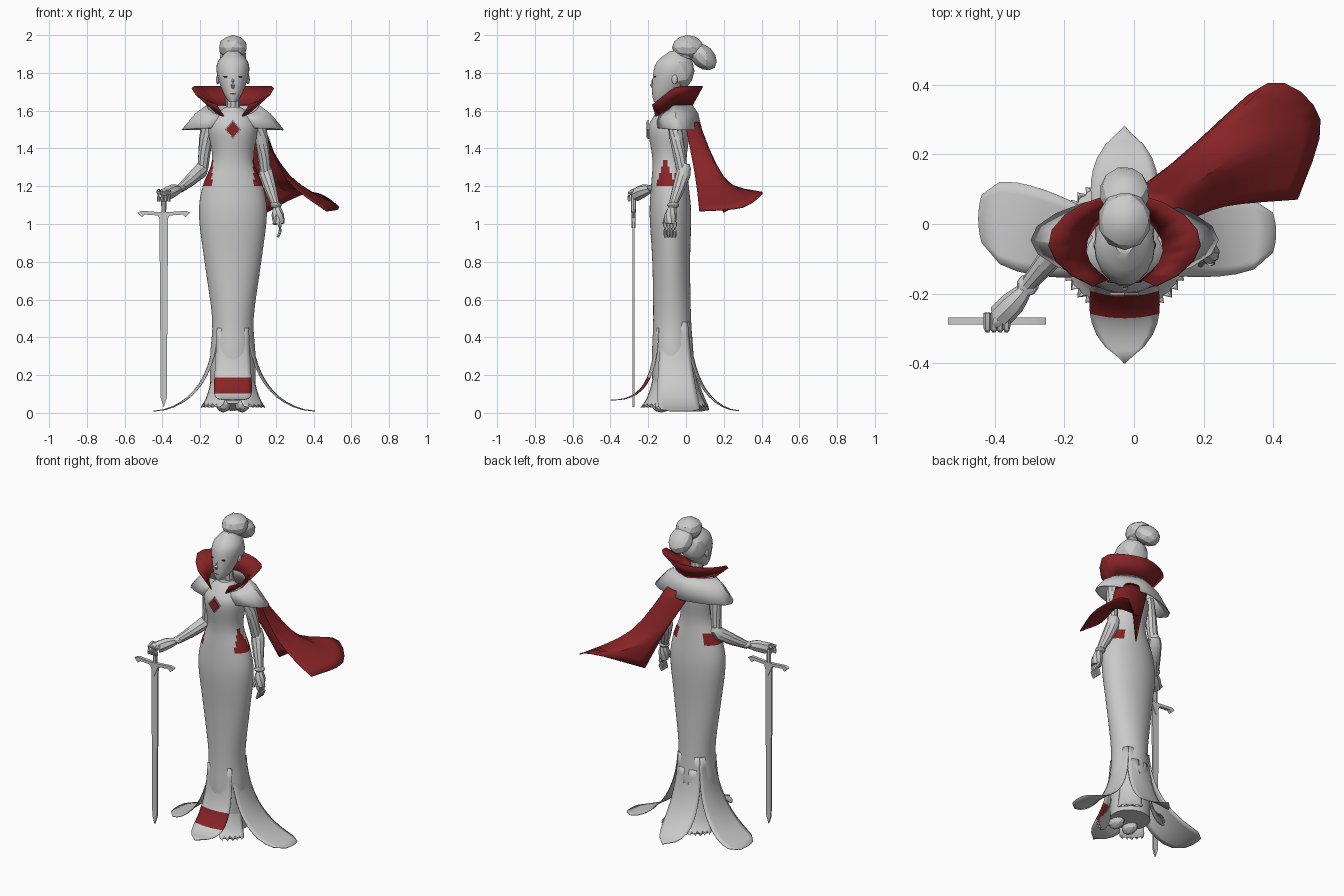
import bpy, bmesh
from math import cos, sin, pi, tau, radians
from mathutils import Vector

if "Cube" in bpy.data.objects:
    bpy.data.objects.remove(bpy.data.objects["Cube"], do_unlink=True)


def material(name, red, green, blue):
    mat = bpy.data.materials.new(name)
    mat.use_nodes = True
    mat.diffuse_color = (red, green, blue, 1)
    shader = mat.node_tree.nodes["Principled BSDF"]
    shader.inputs["Base Color"].default_value = mat.diffuse_color
    return mat


PALE = material("pale grey", .59, .59, .59)
RED = material("deep red", .24, .017, .019)
DARK = material("dark eye", .03, .03, .03)
MIDDLE = -.027  # body centre line in x


def finish(name, bm, materials, angle=35, thickness=0):
    bmesh.ops.recalc_face_normals(bm, faces=bm.faces)
    mesh = bpy.data.meshes.new(name)
    bm.to_mesh(mesh)
    bm.free()
    for mat in materials:
        mesh.materials.append(mat)
    obj = bpy.data.objects.new(name, mesh)
    bpy.context.collection.objects.link(obj)
    if thickness:
        obj.modifiers.new("cloth", "SOLIDIFY").thickness = thickness
    bpy.ops.object.select_all(action="DESELECT")
    obj.select_set(True)
    bpy.context.view_layer.objects.active = obj
    bpy.ops.object.shade_smooth_by_angle(angle=radians(angle))
    return obj


def loft(name, rings, materials=(PALE,), closed=True, rule=None, **options):
    """Skin equal rows of points; the rule maps a face centre and row to a material index."""
    bm = bmesh.new()
    rows = [[bm.verts.new(point) for point in ring] for ring in rings]
    count = len(rows[0])
    for k, (lower, upper) in enumerate(zip(rows, rows[1:])):
        for i in range(count if closed else count - 1):
            j = (i + 1) % count
            face = bm.faces.new((lower[i], lower[j], upper[j], upper[i]))
            if rule:
                face.material_index = int(rule(face.calc_center_median(), k))
    if closed:
        bm.faces.new(rows[0])
        bm.faces.new(rows[-1])
    return finish(name, bm, materials, **options)


def flow(stations, steps=4):
    """Smooth curve of any dimension through the stations."""
    pts = [Vector(s) for s in stations]
    pts = [pts[0]] + pts + [pts[-1]]
    curve = []
    for a, b, c, d in zip(pts, pts[1:], pts[2:], pts[3:]):
        for i in range(steps):
            t = i / steps
            bend = (2 * a - 5 * b + 4 * c - d) * t + (3 * b - 3 * c + d - a) * t * t
            curve.append(b + (c - a + bend) * t / 2)
    return curve + [pts[-1]]


def oval(x, y, z, width, depth, count=48):
    angles = [tau * i / count for i in range(count)]
    return [Vector((x + width * cos(a), y + depth * sin(a), z)) for a in angles]


def limb(name, stations, count=10):
    """Tube through stations of x, y, z and radius."""
    path = flow(stations, steps=2)
    rings = []
    for i, spot in enumerate(path):
        ahead = path[min(i + 1, len(path) - 1)] - path[max(i - 1, 0)]
        turn = ahead.xyz.to_track_quat("Z", "Y")
        rings.append([spot.xyz + turn @ v for v in oval(0, 0, 0, spot.w, spot.w, count)])
    loft(name, rings)


def ball(name, place, size, mat=PALE, tilt=0, angle=20):
    bm = bmesh.new()
    bmesh.ops.create_icosphere(bm, subdivisions=2, radius=1)
    bmesh.ops.scale(bm, verts=bm.verts, vec=size)
    obj = finish(name, bm, (mat,), angle)
    obj.location = place
    obj.rotation_euler.x = tilt


def plate(name, place, half, mat, depth):
    """Flat shape facing the front, mirrored from its right half outline."""
    outline = half + [(-x, z) for x, z in reversed(half) if x]
    loft(name, [[Vector(place) + Vector((x, y, z)) for x, z in outline]
                for y in (-depth, depth)], (mat,))


# Gown body: height, half width, half depth
def waist_patch(c, row):
    out = abs(c.x - MIDDLE)
    taper = (1.35 - c.z) / 3
    side = 1.2 < c.z < 1.34 and out > .07 and abs(c.y + .108) < taper
    back = 1.2 < c.z < 1.27 and out > .09 and -.05 < c.y + .01
    return side or back


gown = flow([(.05, .12, .11), (.3, .12, .11), (.5, .11, .1), (.8, .15, .1), (1.05, .18, .11),
             (1.2, .16, .1), (1.34, .11, .09), (1.5, .13, .11), (1.57, .1, .08), (1.62, .04, .04)])
loft("gown", [oval(MIDDLE, -.065 - z / 60, z, width, depth) for z, width, depth in gown],
     (PALE, RED), rule=waist_patch)


# Flared hem panels sweeping out from the gown
def panel(name, turn, top, bottom, start, reach, widths, tip=.25, jag=0, lean=0, fall=1.7, rule=None):
    out = Vector((cos(radians(turn)), sin(radians(turn)), 0))
    side = Vector((-out.y, out.x, 0))
    steps = 12
    grid = []
    for k in range(steps + 1):
        t = k / steps
        width = widths[0] + (widths[1] - widths[0]) * t
        width *= max(.04, 1 - t ** 6) ** tip
        row = []
        for i in range(9):
            across = i / 4 - 1
            notch = jag * (i % 2) * (k == steps)
            away = start + reach * t * t - .02 * across ** 2 * (1 - t / 2) - notch
            height = bottom + (top - bottom) * (1 - t) ** fall + notch
            row.append(Vector((MIDDLE, -.06, height)) + out * away
                       + side * (width * across + lean * t * t))
        grid.append(row)
    loft(name, grid, (PALE, RED), closed=False, rule=rule, thickness=.004)


panel("left_hem_panel", 0, .48, .012, .1, .335, (.07, .13), lean=.035)
panel("right_hem_panel", 180, .48, .012, .1, .32, (.07, .155), lean=-.075)
panel("front_hem_panel", -90, .45, .07, .107, .233, (.085, .118), tip=.8, fall=2.2,
      rule=lambda c, row: row in (5, 6, 7))
panel("back_hem_panel", 90, .48, .014, .085, .255, (.08, .115), tip=.8)
for end, lead in (("front", -1), ("back", 1)):
    for hand, turn in (("left", 48), ("right", 132)):
        panel(f"{end}_{hand}_scallop", lead * turn, .4, .03, .1, .1, (.05, .08), tip=.1, jag=.02)

# Neck and head
limb("neck", [(MIDDLE, -.05, 1.56, .05), (MIDDLE, -.065, 1.62, .037), (MIDDLE, -.075, 1.72, .037)])
skull = flow([(1.645, -.14, .02, .03), (1.69, -.11, .05, .07), (1.79, -.07, .084, .106),
              (1.86, -.06, .08, .095), (1.915, -.045, .03, .04)], steps=3)
loft("head", [oval(MIDDLE, y, z, width, depth, 18) for z, y, width, depth in skull])
for hand, sign in (("right", -1), ("left", 1)):
    ball(hand + "_eye", (MIDDLE + sign * .036, -.164, 1.78), (.015, .005, .005), DARK)
    ball(hand + "_ear", (MIDDLE + sign * .08, -.06, 1.765), (.01, .016, .026))
    ball(hand + "_shoe", (MIDDLE + sign * .05, -.13, .045), (.04, .055, .043))
limb("nose", [(MIDDLE, -.17, 1.775, .005), (MIDDLE, -.182, 1.735, .01), (MIDDLE, -.17, 1.72, .008)], 6)
ball("lips", (MIDDLE, -.175, 1.69), (.016, .005, .007), RED)

# Gathered hair with a trailing knot
ball("back_hair", (MIDDLE, -.035, 1.81), (.089, .08, .1))
ball("hair_band", (MIDDLE, -.01, 1.895), (.055, .06, .035))
ball("top_knot", (MIDDLE, .01, 1.935), (.077, .085, .065))
ball("trailing_knot", (MIDDLE, .09, 1.885), (.073, .085, .06), tilt=-.75)


# Collar and mantle: open rings of half width, half depth, centre y, front height, rise
def drape(name, tiers, mat, opening, point):
    rings = []
    for width, depth, centre, height, rise in tiers:
        ring = []
        for i in range(17):
            a = radians(opening) + (tau - 2 * radians(opening)) * i / 16
            spread = width * sin(a) * abs(sin(a)) ** point
            ring.append((MIDDLE + spread, centre - depth * cos(a),
                         height + rise * min(1, 1 - cos(a))))
        rings.append(ring)
    loft(name, rings, (mat,), closed=False, thickness=.006)


drape("collar", [(.11, .1, -.07, 1.56, .07), (.215, .14, -.055, 1.62, .11)], RED, 30, .3)
drape("mantle", [(.14, .1, -.065, 1.56, .07), (.2, .12, -.055, 1.54, .045),
                 (.27, .13, -.045, 1.51, -.01)], PALE, 35, .5)

# Wind-blown cape: strands from shoulder to hem
strands = [flow(strand) for strand in (
    [(-.07, .04, 1.54), (.05, .13, 1.3), (.15, .2, 1.06)],
    [(.03, .07, 1.54), (.17, .2, 1.24), (.385, .405, 1.17)],
    [(.09, .05, 1.54), (.27, .18, 1.26), (.535, .3, 1.09)],
    [(.14, 0, 1.52), (.26, .05, 1.24), (.47, .07, 1.07)])]
loft("cape", [flow(row) for row in zip(*strands)], (RED,), closed=False, thickness=.005)

# Chest jewel in a pale setting
for name, size, y, mat in (("jewel_setting", .042, -.2, PALE), ("jewel", .036, -.205, RED)):
    plate(name, (MIDDLE, y, 1.5), [(0, -size * 1.2), (size, 0), (0, size * 1.2)], mat, .004)

# Arms with flared bracers and wrist cuffs
limb("right_upper_arm", [(-.15, -.06, 1.56, .04), (-.17, -.055, 1.45, .036), (-.185, -.045, 1.3, .03)])
limb("right_forearm", [(-.185, -.03, 1.33, .02), (-.2, -.05, 1.28, .04), (-.31, -.18, 1.185, .022)])
limb("left_upper_arm", [(.1, -.06, 1.56, .04), (.125, -.05, 1.45, .036), (.145, -.02, 1.28, .03)])
limb("left_forearm", [(.145, 0, 1.32, .02), (.15, -.015, 1.26, .04), (.2, -.07, 1.1, .022)])
ball("right_cuff", (-.305, -.175, 1.19), (.032, .032, .02))
ball("left_cuff", (.2, -.068, 1.1), (.032, .032, .02))

# Hands: one rests on the sword, the other hangs
limb("right_palm", [(-.31, -.185, 1.185, .02), (-.345, -.225, 1.175, .035), (-.385, -.265, 1.155, .036)], 8)
limb("left_palm", [(.205, -.07, 1.09, .02), (.21, -.08, 1.05, .033), (.217, -.085, 1, .03)], 8)
for i, finger in enumerate(("index", "middle", "ring", "little")):
    y = -.11 + i * .017
    limb("left_" + finger, [(.218, y, 1.01, .011), (.224, y, .965, .01), (.21, y, .93, .007)], 6)
    x = -.42 + i * .018
    limb("right_" + finger, [(x, -.255, 1.175, .011), (x, -.3, 1.165, .011), (x, -.3, 1.12, .008)], 6)
limb("left_thumb", [(.2, -.1, 1.05, .012), (.19, -.118, 1, .008)], 6)

# Sword standing on its point
sword = Vector((-.393, -.278, 0))
plate("blade", sword, [(0, .03), (.016, .08), (.023, 1.04)], PALE, .005)
plate("guard", sword, [(0, .98), (.03, 1.045), (.1, 1.05), (.115, 1.035), (.14, 1.06),
                       (.115, 1.07), (.03, 1.063)], PALE, .01)
limb("grip", [(*sword.xy, 1.06, .013), (*sword.xy, 1.17, .014)], 8)
ball("pommel", (*sword.xy, 1.165), (.022, .022, .022))
